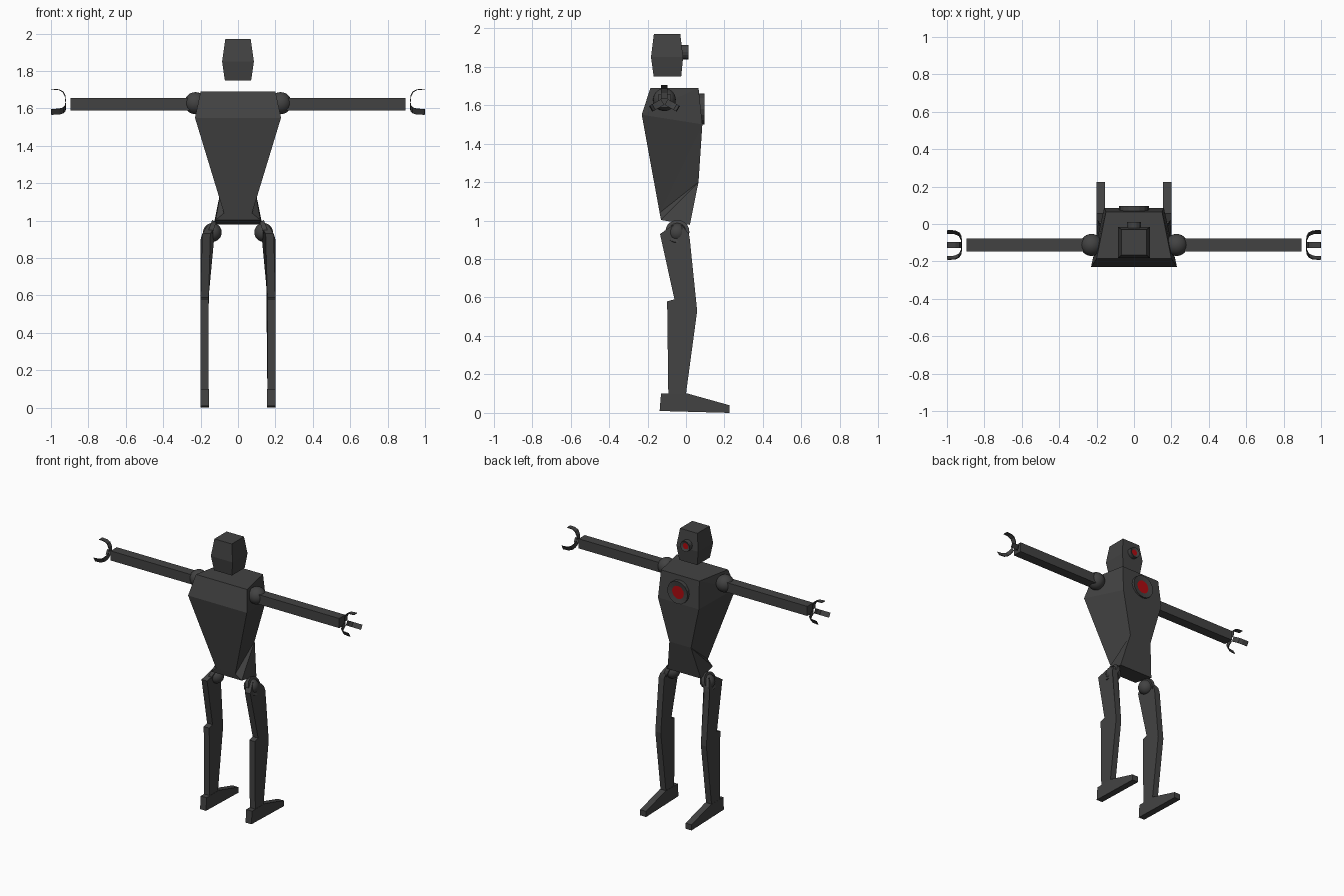
import bpy, bmesh, math
from mathutils import Vector, Matrix

if "Cube" in bpy.data.objects:
    bpy.data.objects.remove(bpy.data.objects["Cube"])


def material(name, col):
    m = bpy.data.materials.new(name)
    m.diffuse_color = (*col, 1)
    m.use_nodes = True
    m.node_tree.nodes["Principled BSDF"].inputs["Base Color"].default_value = m.diffuse_color
    return m


GREY = material("dark_grey", (0.055, 0.055, 0.055))
RED = material("glowing_red", (0.42, 0.003, 0.005))


def finish(name, bm, smooth=False):
    bmesh.ops.recalc_face_normals(bm, faces=bm.faces)
    me = bpy.data.meshes.new(name)
    bm.to_mesh(me)
    bm.free()
    me.materials.append(GREY)
    me.materials.append(RED)
    ob = bpy.data.objects.new(name, me)
    bpy.context.collection.objects.link(ob)
    if smooth:
        for p in me.polygons:
            p.use_smooth = True
    return ob


def ring_body(name, rings):
    """Rings of (front half width, y, z, back half width, y, z); side quads are creased."""
    bm = bmesh.new()
    loops = []
    for xf, yf, zf, xb, yb, zb in rings:
        loops.append([bm.verts.new(c) for c in
                      ((-xf, yf, zf), (xf, yf, zf), (xb, yb, zb), (-xb, yb, zb))])
    bm.faces.new(loops[0])
    bm.faces.new(loops[-1])
    for a, b in zip(loops, loops[1:]):
        bm.faces.new((a[0], a[1], b[1], b[0]))
        bm.faces.new((a[2], a[3], b[3], b[2]))
        for f, k in ((1, 2), (0, 3)):
            bm.faces.new((a[f], a[k], b[f]))
            bm.faces.new((a[k], b[k], b[f]))
    return finish(name, bm)


def box(name, lo, hi):
    bm = bmesh.new()
    lo, hi = Vector(lo), Vector(hi)
    bmesh.ops.create_cube(bm, size=1, matrix=Matrix.Translation((lo + hi) / 2)
                          @ Matrix.Diagonal((*(hi - lo), 1)))
    return finish(name, bm)


def ball(name, centre, r):
    bm = bmesh.new()
    bmesh.ops.create_uvsphere(bm, u_segments=24, v_segments=14, radius=r,
                              matrix=Matrix.Translation(centre))
    return finish(name, bm, True)


def lamp(name, centre, r, depth, red_r, tilt=0):
    """Round housing facing +y with a recessed red lens."""
    bm = bmesh.new()
    bmesh.ops.create_cone(bm, cap_ends=True, segments=16, radius1=r, radius2=r, depth=depth)
    top = max(bm.faces, key=lambda f: f.calc_center_median().z)
    bmesh.ops.inset_region(bm, faces=[top], thickness=r - red_r)
    bmesh.ops.translate(bm, verts=top.verts, vec=(0, 0, -0.006))
    top.material_index = 1
    bm.transform(Matrix.Translation(centre) @ Matrix.Rotation(math.radians(-90 + tilt), 4, 'X'))
    return finish(name, bm)


def slab(name, profile, x0, x1, s, lean=None):
    """Extrude a (y, z) profile between two x positions; lean shifts x by height."""
    bm = bmesh.new()
    sides = []
    for x in (x0, x1):
        sides.append([bm.verts.new((s * (x - (lean(z) if lean else 0)), y, z))
                      for y, z in profile])
    a, b = sides
    bm.faces.new(a)
    bm.faces.new(b)
    for i in range(len(a)):
        j = (i + 1) % len(a)
        bm.faces.new((a[i], a[j], b[j], b[i]))
    return finish(name, bm)


# head and torso
ring_body("head", [
    (0.068, -0.167, 1.97, 0.068, -0.03, 1.97),
    (0.085, -0.182, 1.85, 0.085, -0.015, 1.85),
    (0.07, -0.168, 1.748, 0.07, -0.025, 1.748)])
ring_body("torso", [
    (0.2, -0.185, 1.69, 0.15, 0.065, 1.69),
    (0.23, -0.23, 1.55, 0.16, 0.085, 1.50),
    (0.075, -0.137, 1.04, 0.085, 0.065, 1.20),
    (0.12, -0.13, 1.003, 0.13, 0.02, 0.978)])
lamp("eye", (0, -0.01, 1.875), 0.037, 0.044, 0.021)
lamp("chest_lamp", (0, 0.078, 1.58), 0.08, 0.036, 0.046)

# claw finger curve: distance along the arm, distance from the arm axis
CLAW = [(0.92, 0.015), (0.922, 0.045), (0.933, 0.068), (0.955, 0.08), (0.996, 0.083)]
LEG = [(-0.135, 0.93), (-0.07, 0.975), (-0.02, 0.975), (0.015, 0.93), (0.02, 0.9),
       (0.058, 0.53), (0.0, 0.10), (-0.092, 0.10), (-0.098, 0.58), (-0.06, 0.59)]
FOOT = [(-0.13, 0.1), (-0.137, 0.01), (0.225, 0.0), (0.225, 0.04), (0.01, 0.1)]
AXIS_Y, AXIS_Z = -0.112, 1.622

for s, side in ((-1, "left"), (1, "right")):
    # arm
    ball(side + "_shoulder", (s * 0.228, AXIS_Y, 1.628), 0.059)
    xs = sorted((s * 0.2, s * 0.895))
    box(side + "_arm", (xs[0], -0.146, 1.588), (xs[1], -0.078, 1.656))

    # three claws around the wrist axis
    for n, deg in enumerate((90, 210, 330)):
        t = math.radians(deg)
        out = Vector((0, math.cos(t), math.sin(t)))
        across = Vector((0, -math.sin(t), math.cos(t))) * 0.017
        bm = bmesh.new()
        rows = []
        for x, r in CLAW:
            row = []
            for dr, dx in ((0, 0), (-0.004, 0.004)):
                c = Vector((s * (x + dx), AXIS_Y, AXIS_Z)) + out * (r + dr)
                row += [c - across, c + across] if dr == 0 else [c + across, c - across]
            rows.append([bm.verts.new(c) for c in row])
        bm.faces.new(rows[0])
        bm.faces.new(rows[-1])
        for a, b in zip(rows, rows[1:]):
            for i in range(4):
                j = (i + 1) % 4
                bm.faces.new((a[i], a[j], b[j], b[i]))
        finish(f"{side}_claw_{n + 1}", bm)

    # hip joint: ball and tilted disc
    ball(side + "_hip", (s * 0.137, -0.045, 0.937), 0.05)
    bm = bmesh.new()
    bmesh.ops.create_cone(bm, cap_ends=True, segments=20, radius1=0.062, radius2=0.062,
                          depth=0.025, matrix=Matrix.Translation((s * 0.148, -0.045, 0.94))
                          @ Matrix.Rotation(math.radians(s * 70), 4, 'Y'))
    finish(side + "_hip_disc", bm)

    # leg and foot
    slab(side + "_leg", LEG, 0.157, 0.2, s, lambda z: 0.6 * max(0, z - 0.915))
    slab(side + "_foot", FOOT, 0.155, 0.201, s)
